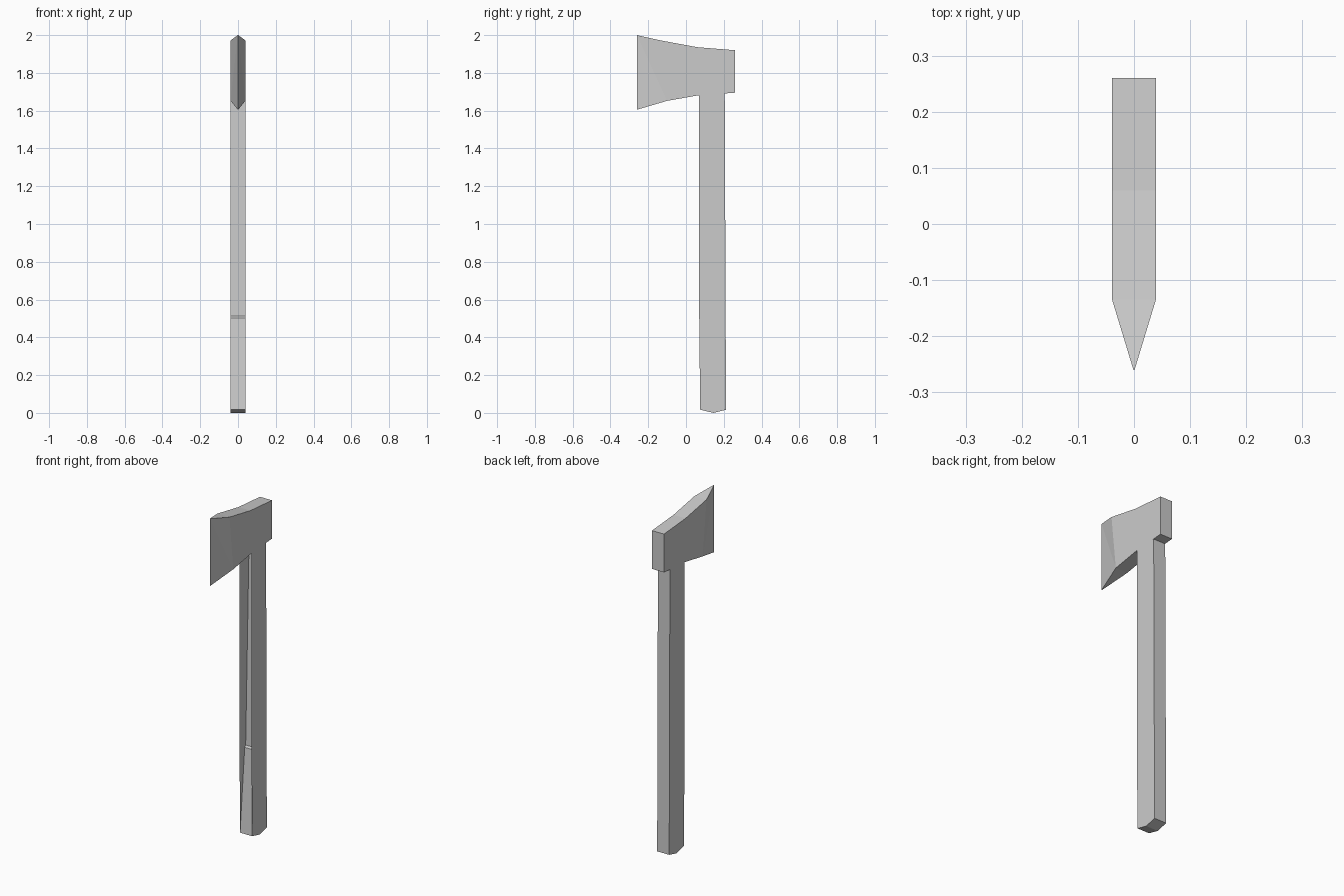
import bpy
import bmesh

if "Cube" in bpy.data.objects:
    bpy.data.objects.remove(bpy.data.objects["Cube"])


def finish(name, bm):
    bmesh.ops.recalc_face_normals(bm, faces=bm.faces)
    mesh = bpy.data.meshes.new(name)
    bm.to_mesh(mesh)
    bm.free()
    obj = bpy.data.objects.new(name, mesh)
    bpy.context.collection.objects.link(obj)
    return obj


HALF = 0.039

# Axe head: lofted sections (half width, top y/z, bottom y/z)
sections = [
    (0.001, (-0.26, 2.0), (-0.26, 1.605)),
    (HALF, (-0.135, 1.972), (-0.10, 1.652)),
    (HALF, (0.06, 1.936), (0.07, 1.682)),
    (HALF, (0.26, 1.92), (0.26, 1.695)),
]
bm = bmesh.new()
rings = []
for w, top, bottom in sections:
    rings.append([bm.verts.new((x, *p)) for x, p in
                  ((-w, top), (w, top), (w, bottom), (-w, bottom))])
for a, b in zip(rings, rings[1:]):
    bm.faces.new((a[0], a[1], b[1], b[0]))
    bm.faces.new((a[3], a[2], b[2], b[3]))
    for t, u in ((0, 3), (1, 2)):
        bm.faces.new((a[t], b[t], b[u]))
        bm.faces.new((a[t], b[u], a[u]))
bm.faces.new(rings[0])
bm.faces.new(rings[-1])
finish("axe_head", bm)

# Handle core: side profile with a front face that slopes back, stepped at the grip
front = [(0.075, 0.017), (0.118, 0.502), (0.127, 0.512), (0.158, 1.69)]
profile = front + [(0.205, 1.69), (0.212, 0.017), (0.145, 0.0)]
bm = bmesh.new()
left, right = ([bm.verts.new((x, y, z)) for y, z in profile] for x in (-HALF, HALF))
bm.faces.new(left)
bm.faces.new(right)
for i in range(len(profile)):
    j = (i + 1) % len(profile)
    bm.faces.new((left[i], left[j], right[j], right[i]))
finish("handle_core", bm)

# Thin side cheeks that carry the handle outline forward around the groove
cheek = front + [(0.07, 1.684), (0.07, 0.512)]
for side, x in (("left", -HALF), ("right", HALF)):
    bm = bmesh.new()
    face = bm.faces.new([bm.verts.new((x, y, z)) for y, z in cheek])
    face.normal_update()
    if face.normal.x * x < 0:
        face.normal_flip()
    mesh = bpy.data.meshes.new(f"handle_cheek_{side}")
    bm.to_mesh(mesh)
    bm.free()
    bpy.context.collection.objects.link(
        bpy.data.objects.new(f"handle_cheek_{side}", mesh))
